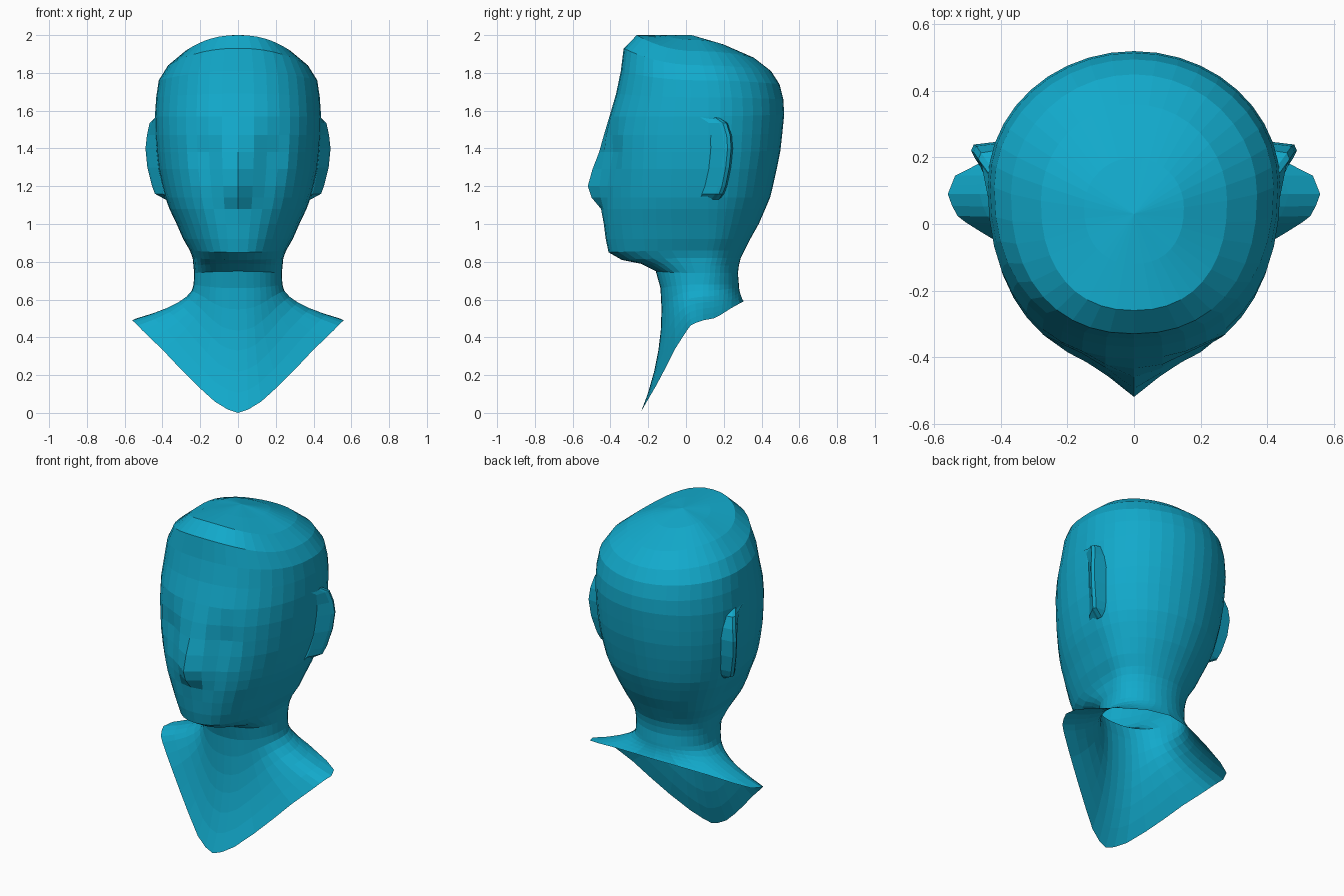
import bpy, bmesh
from math import sin, cos, pi, copysign
from mathutils import Vector

if "Cube" in bpy.data.objects:
    bpy.data.objects.remove(bpy.data.objects["Cube"])

N = 40  # points around each ring

mat = bpy.data.materials.new("teal")
mat.diffuse_color = (0.006, 0.40, 0.60, 1)
mat.use_nodes = True
mat.node_tree.nodes["Principled BSDF"].inputs["Base Color"].default_value = mat.diffuse_color


def make_object(name, bm):
    bmesh.ops.recalc_face_normals(bm, faces=bm.faces)
    me = bpy.data.meshes.new(name)
    bm.to_mesh(me)
    bm.free()
    me.materials.append(mat)
    ob = bpy.data.objects.new(name, me)
    bpy.context.collection.objects.link(ob)
    return ob


def loft(bm, rows, closed):
    vs = [[bm.verts.new(p) for p in r] for r in rows]
    n = len(vs[0])
    for a, b in zip(vs, vs[1:]):
        for i in range(n if closed else n - 1):
            j = (i + 1) % n
            bm.faces.new((a[i], b[i], b[j], a[j]))
    return vs


def spow(v, p):
    return copysign(abs(v) ** p, v)


def ring(w, yc, yf, yb, zf, zs, zb, nose=0, eye=0):
    """Oval ring with its own front, side and back heights; index 0 is the front."""
    pts = []
    for i in range(N):
        a = 2 * pi * i / N
        s, c = sin(a), cos(a)
        front = c > 1e-6
        p = 0.88 if front else 1.0
        y = yc - (yc - yf if front else yb - yc) * spow(c, p)
        z = zs + ((zf if front else zb) - zs) * c * c
        k = min(i, N - i)
        y -= nose * (1, 0.3)[k] if k < 2 else 0
        y += eye if k in (2, 3) else 0
        pts.append(Vector((w * spow(s, p), y, z)))
    return pts


# Head and neck rings, crown to neck
rings = [ring(*r) for r in (
    (.15, .05, -.12, .20, 2.0, 1.975, 1.95),
    (.28, .07, -.26, .36, 2.0, 1.915, 1.88),
    (.37, .09, -.33, .45, 1.93, 1.84, 1.81),
    (.42, .11, -.345, .495, 1.81, 1.76, 1.74),
    (.433, .12, -.37, .515, 1.69, 1.67, 1.66),
    (.44, .12, -.405, .52, 1.57, 1.57, 1.58),
    (.437, .12, -.425, .51, 1.47, 1.47, 1.48, .01, .012),
    (.43, .12, -.43, .50, 1.38, 1.38, 1.39, .03, .02),
    (.42, .12, -.435, .48, 1.29, 1.29, 1.29, .06, .01),
    (.40, .12, -.44, .46, 1.20, 1.20, 1.20, .08),
    (.385, .12, -.44, .445, 1.14, 1.14, 1.14, .06),
    (.363, .12, -.44, .42, 1.08, 1.08, 1.08, .01),
    (.325, .12, -.435, .385, 1.0, 1.0, 1.0),
    (.29, .12, -.425, .34, .92, .92, .92),
    (.255, .11, -.41, .31, .85, .86, .86),
    (.24, .11, -.34, .29, .81, .82, .82),
    (.236, .10, -.24, .28, .79, .78, .78),
    (.232, .10, -.16, .275, .75, .74, .74),
    (.235, .09, -.135, .28, .66, .68, .68),
)]

# Bust hem: half outline from front point over the shoulder tip to the nape
hem = [Vector(p) for p in (
    (0, -.24, 0), (.09, -.225, .03), (.25, -.14, .175), (.40, -.06, .335),
    (.50, 0, .43), (.538, .03, .47), (.56, .09, .49), (.538, .145, .50),
    (.46, .185, .52), (.3, .24, .555), (.15, .285, .58), (0, .305, .59))]


def hem_point(i):
    k = min(i, N - i)
    h = N // 4
    t = 6 * k / h if k <= h else 6 + 5 * (k - h) / h
    j = min(int(t), len(hem) - 2)
    p = hem[j].lerp(hem[j + 1], t - j)
    return Vector((p.x if i <= N // 2 else -p.x, p.y, p.z))


# Bust flares from the neck to the hem along curved columns
neck = rings[-1]
for t in (.17, .34, .5, .67, .84, 1):
    row = []
    for i, a in enumerate(neck):
        b = hem_point(i)
        c = Vector((a.x, a.y + .03 * max(0, cos(2 * pi * i / N)), (a.z + b.z) / 2))
        row.append(a * (1 - t) ** 2 + c * 2 * t * (1 - t) + b * t * t)
    rings.append(row)

bm = bmesh.new()
vs = loft(bm, rings, True)
top = bm.verts.new((0, .03, 2.0))
for i in range(N):
    bm.faces.new((top, vs[0][i], vs[0][(i + 1) % N]))
make_object("head_and_bust", bm)

# Ears: thin flaps fanning out backwards from the head, mirrored
rows = []
for z, root, tip, y in (
        (1.57, .42, .432, .14), (1.535, .42, .468, .19), (1.47, .42, .482, .21),
        (1.40, .42, .49, .215), (1.30, .41, .48, .205), (1.20, .39, .455, .185),
        (1.16, .38, .44, .17), (1.13, .36, .385, .15)):
    rows.append([(root - .03, y - .12, z), (root + .015, y - .08, z),
                 (tip - .01, y - .015, z), (tip, y + .005, z),
                 (tip - .008, y + .024, z), (root - .03, y + .035, z)])
bm = bmesh.new()
vs = loft(bm, rows, True)
bm.faces.new(vs[0])
bm.faces.new(vs[-1])
ears = make_object("ears", bm)
ears.modifiers.new("mirror", 'MIRROR')
